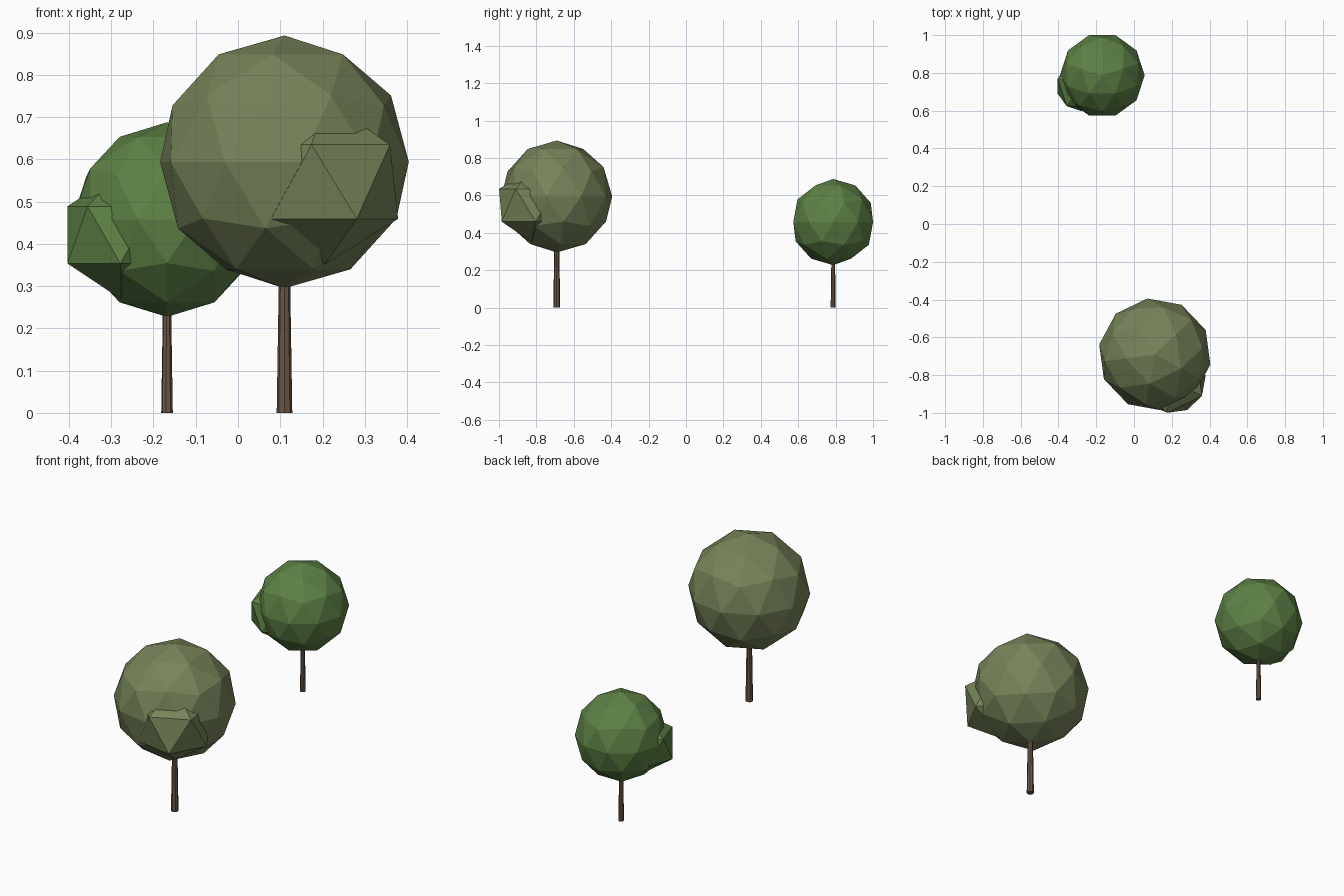
import bpy
from math import radians, cos, sin

if "Cube" in bpy.data.objects:
    bpy.data.objects.remove(bpy.data.objects["Cube"])


def material(name, rgb):
    m = bpy.data.materials.new(name)
    m.diffuse_color = (*rgb, 1)
    m.use_nodes = True
    m.node_tree.nodes["Principled BSDF"].inputs["Base Color"].default_value = m.diffuse_color
    return m


bark = material("bark", (0.15, 0.095, 0.06))
olive = material("olive_leaves", (0.18, 0.23, 0.10))
green = material("green_leaves", (0.11, 0.22, 0.06))


def tree(prefix, x, y, turn, sx, sz, leaves):
    a = radians(turn)

    def finish(name, mat):
        ob = bpy.context.object
        ob.name = prefix + name
        ob.scale = (sx, sx, sz)
        ob.data.materials.append(mat)

    # tapered trunk, running slightly into the crown
    bpy.ops.mesh.primitive_cone_add(vertices=8, radius1=0.0185, radius2=0.013, depth=0.34,
                                    location=(x, y, 0.17 * sz), rotation=(0, 0, a))
    finish("_trunk", bark)

    # main crown
    bpy.ops.mesh.primitive_ico_sphere_add(subdivisions=2, radius=0.299,
                                          location=(x, y, 0.594 * sz), rotation=(0, 0, a))
    finish("_crown", leaves)

    # small leaf clump poking out of the side of the crown
    b = a + radians(-98.7)
    bpy.ops.mesh.primitive_ico_sphere_add(
        subdivisions=1, radius=0.196, rotation=(0, 0, a),
        location=(x + 0.166 * sx * cos(b), y + 0.166 * sx * sin(b), 0.547 * sz))
    finish("_leaf_clump", leaves)


tree("large_tree", 0.11, -0.691, 43.7, 1.0, 1.0, olive)
tree("small_tree", -0.168, 0.787, -54, 0.75, 0.77, green)
